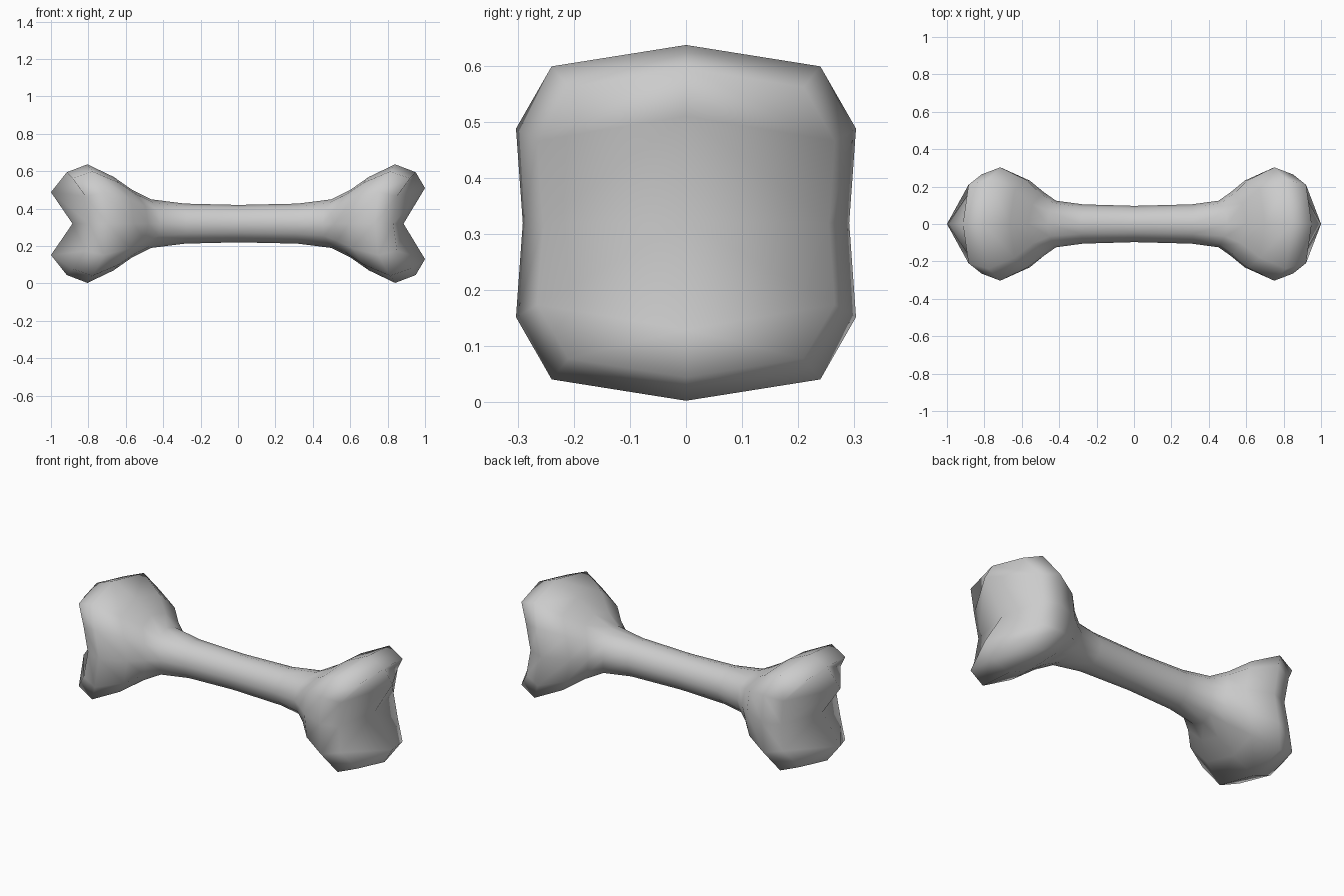
import bpy, bmesh

if "Cube" in bpy.data.objects:
    bpy.data.objects.remove(bpy.data.objects["Cube"])

MID = 0.32  # height of the bone's long axis

# Quarter cross-sections (y, z): top, shoulder, flank, middle
ROUND = [(0, 1), (0.5, 0.866), (0.866, 0.5), (1, 0)]
KNOB = [(0, 1), (0.79, 0.88), (1, 0.53), (0.96, 0)]
LEAN = [0, 0.3, 1, 1.2]  # how far each point sits back from the ring's top

# Rings from shaft to tip: x at top, x at flank, half width, half height, knob blend
RINGS = [
    (0.32, 0.31, 0.105, 0.107, 0.0),
    (0.50, 0.46, 0.125, 0.13, 0.1),
    (0.60, 0.53, 0.172, 0.18, 0.4),
    (0.70, 0.61, 0.24, 0.25, 0.85),
    (0.84, 0.75, 0.303, 0.317, 1.0),
    (0.95, 0.85, 0.265, 0.275, 1.0),
]


def ring(bm, side, shift, xt, xf, w, h, blend):
    quarter = []
    for (ry, rz), (ky, kz), lean in zip(ROUND, KNOB, LEAN):
        y = w * (ry + (ky - ry) * blend)
        z = h * (rz + (kz - rz) * blend)
        quarter.append((side * (xt + (xf - xt) * lean - shift), y, z))
    half = quarter + [(x, y, -z) for x, y, z in quarter[2::-1]]
    loop = half + [(x, -y, z) for x, y, z in half[5:0:-1]]
    return [bm.verts.new((x, y, z + MID)) for x, y, z in loop]


def bridge(bm, a, b):
    for i in range(12):
        j = (i + 1) % 12
        bm.faces.new((a[i], a[j], b[j], b[i]))


def build_end(bm, start, side, shift, tip_z):
    last = start
    for r in RINGS:
        new = ring(bm, side, shift, *r)
        bridge(bm, last, new)
        last = new
        shift_tip = shift
    # Two-lobed end cap with a cleft between the lobes
    inner = [bm.verts.new((side * x, 0, MID + z))
             for x, z in ((1.0, tip_z), (0.885, 0), (1.0, -tip_z))]
    column = [last[0]] + inner + [last[6]]
    right = last[1:6]
    left = last[11:6:-1]
    for edge in (right, left):
        for i in range(4):
            bm.faces.new((column[i], edge[i], edge[i + 1], column[i + 1]))


bm = bmesh.new()
middle = ring(bm, 1, 0, 0, 0, 0.097, 0.1, 0)
build_end(bm, middle, 1, 0.0, 0.19)
build_end(bm, middle, -1, 0.035, 0.168)
bmesh.ops.recalc_face_normals(bm, faces=bm.faces)
for f in bm.faces:
    f.smooth = True

mesh = bpy.data.meshes.new("bone")
bm.to_mesh(mesh)
bm.free()
bpy.context.collection.objects.link(bpy.data.objects.new("bone", mesh))
